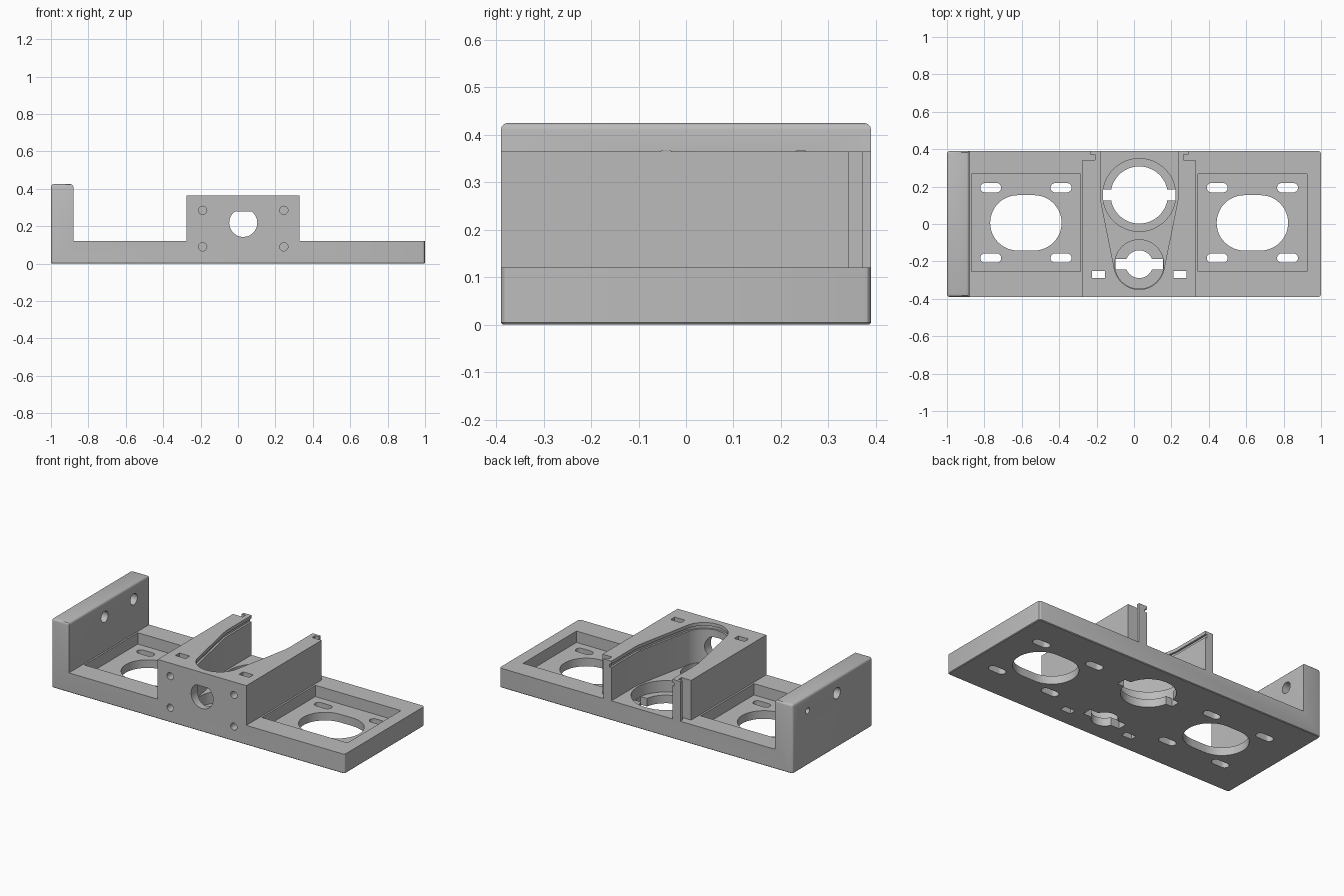
import bpy, bmesh, math
from mathutils import Vector
from mathutils.geometry import convex_hull_2d

if "Cube" in bpy.data.objects:
    bpy.data.objects.remove(bpy.data.objects["Cube"], do_unlink=True)

grey = bpy.data.materials.new("plain grey")
grey.use_nodes = True
grey.diffuse_color = (0.5, 0.5, 0.5, 1)
grey.node_tree.nodes["Principled BSDF"].inputs["Base Color"].default_value = (0.5, 0.5, 0.5, 1)

W, D = 1.0, 0.39            # half length, half depth
BASE, BLOCK, WALL = 0.12, 0.365, 0.425
FLOOR = 0.05                # recess floor height
CX = 0.028                  # centre of the middle block


def hull(*circles, n=48):
    """Outline wrapped around circles given as (u, v, radius)."""
    pts = [Vector((u + r * math.cos(math.tau * i / n), v + r * math.sin(math.tau * i / n)))
           for u, v, r in circles for i in range(n)]
    return [pts[i] for i in convex_hull_2d(pts)]


def rect(u0, u1, v0, v1):
    return [(u0, v0), (u1, v0), (u1, v1), (u0, v1)]


def prism(name, outline, lo, hi, axis="z"):
    """Extrude an outline along an axis."""
    place = {"z": lambda u, v, w: (u, v, w),
             "y": lambda u, v, w: (u, w, v),
             "x": lambda u, v, w: (w, u, v)}[axis]
    bm = bmesh.new()
    low = [bm.verts.new(place(u, v, lo)) for u, v in outline]
    high = [bm.verts.new(place(u, v, hi)) for u, v in outline]
    bm.faces.new(low)
    bm.faces.new(high)
    for i in range(len(low)):
        j = (i + 1) % len(low)
        bm.faces.new((low[i], low[j], high[j], high[i]))
    bmesh.ops.recalc_face_normals(bm, faces=bm.faces)
    mesh = bpy.data.meshes.new(name)
    bm.to_mesh(mesh)
    bm.free()
    obj = bpy.data.objects.new(name, mesh)
    bpy.context.collection.objects.link(obj)
    return obj


cutters = []


def cut(*args):
    obj = prism("cutter", *args)
    obj.hide_render = True
    cutters.append(obj)


# Body: base plate, end wall and middle block in one profile
BL, BR = -0.275, 0.33
body = prism("mounting_bracket", [
    (-W, 0), (W, 0), (W, BASE), (BR, BASE), (BR, BLOCK), (BL, BLOCK),
    (BL, BASE), (-0.88, BASE), (-0.88, WALL), (-W, WALL)], -D, D, "y")
body.data.materials.append(grey)

# Rounded outer corners and a fine chamfer underneath
bm = bmesh.new()
bm.from_mesh(body.data)


def round_edges(test, width, segments):
    edges = [e for e in bm.edges if test(e.verts[0].co, e.verts[1].co)]
    bmesh.ops.bevel(bm, geom=edges, offset=width, segments=segments,
                    profile=0.5, affect="EDGES")


round_edges(lambda a, b: (abs(a.x) > 0.999 and abs(b.x) > 0.999 and abs(a.z - b.z) > 0.05)
            or min(a.z, b.z) > WALL - 0.001, 0.015, 3)
round_edges(lambda a, b: max(a.z, b.z) < 0.001, 0.004, 1)
bm.to_mesh(body.data)
bm.free()

# Side trays with a large opening and four slots each
for tx in (-0.578, 0.633):
    ty = 0.006
    cut(rect(tx - 0.292, tx + 0.292, ty - 0.26, ty + 0.26), FLOOR, 0.2)
    cut(hull((tx - 0.043, ty, 0.148), (tx + 0.043, ty, 0.148)), -0.1, 0.2)
    for sx in (-0.188, 0.188):
        for sy in (-0.188, 0.188):
            x, y = tx + sx, ty + sy
            cut(hull((x - 0.031, y, 0.025), (x + 0.031, y, 0.025), n=24), -0.1, 0.2)

# Tapered channel through the block, with a lid groove near its rim
for grow, z0, z1 in ((0, BASE, 0.5), (0.012, 0.325, 0.345)):
    cut(hull((CX, 0.7, 0.208 + grow), (CX, 0.155, 0.208 + grow),
             (CX, -0.215, 0.135 + grow)), z0, z1)

# Round recesses, holes and cross slots in the channel floor
for y, recess, hole, reach in ((0.155, 0.195, 0.153, 0.197), (-0.215, 0.131, 0.074, 0.131)):
    cut(hull((CX, y, recess)), FLOOR, 0.2)
    cut(hull((CX, y, hole)), -0.1, 0.1)
    cut(rect(CX - reach + 0.004, CX + reach - 0.004, y - 0.029, y + 0.029), -0.1, 0.09)

# Hooked rails at the back of the block, nut slots and front screw holes
for s in (-1, 1):
    for inner, y0, y1 in ((0.237, 0.343, 0.372), (0.263, 0.365, 0.5)):
        a, b = sorted((CX + s * inner, CX + s * 0.34))
        cut(rect(a, b, y0, y1), BASE, 0.5)
    x = CX + s * 0.217
    cut(rect(x - 0.035, x + 0.035, -0.29, -0.25), -0.1, 0.5)
    for z in (0.09, 0.285):
        cut(hull((x, z, 0.022), n=24), -0.5, -0.2, "y")

# Front shaft hole with a flat top
shaft = [(u, min(v, 0.28)) for u, v in hull((CX, 0.218, 0.075))]
cut(shaft, -0.5, -0.2, "y")

# Stepped and plain holes through the end wall
for y, outer in ((-0.042, 0.034), (0.242, 0.018)):
    cut(hull((y, 0.333, outer), n=32), -1.1, -0.8, "x")
    cut(hull((y, 0.333, 0.034), n=32), -0.95, -0.8, "x")

# Apply all cuts
for i, c in enumerate(cutters):
    mod = body.modifiers.new("cut_%d" % i, "BOOLEAN")
    mod.operation = "DIFFERENCE"
    mod.solver = "EXACT"
    mod.object = c
bpy.context.view_layer.update()
result = body.evaluated_get(bpy.context.evaluated_depsgraph_get())
final = bpy.data.meshes.new_from_object(result)
body.modifiers.clear()
body.data = final
for c in cutters:
    bpy.data.objects.remove(c, do_unlink=True)
final.materials.clear()
final.materials.append(grey)
for p in final.polygons:
    p.material_index = 0

bpy.ops.object.select_all(action="DESELECT")
body.select_set(True)
bpy.context.view_layer.objects.active = body
bpy.ops.object.shade_smooth_by_angle(angle=math.radians(30))
